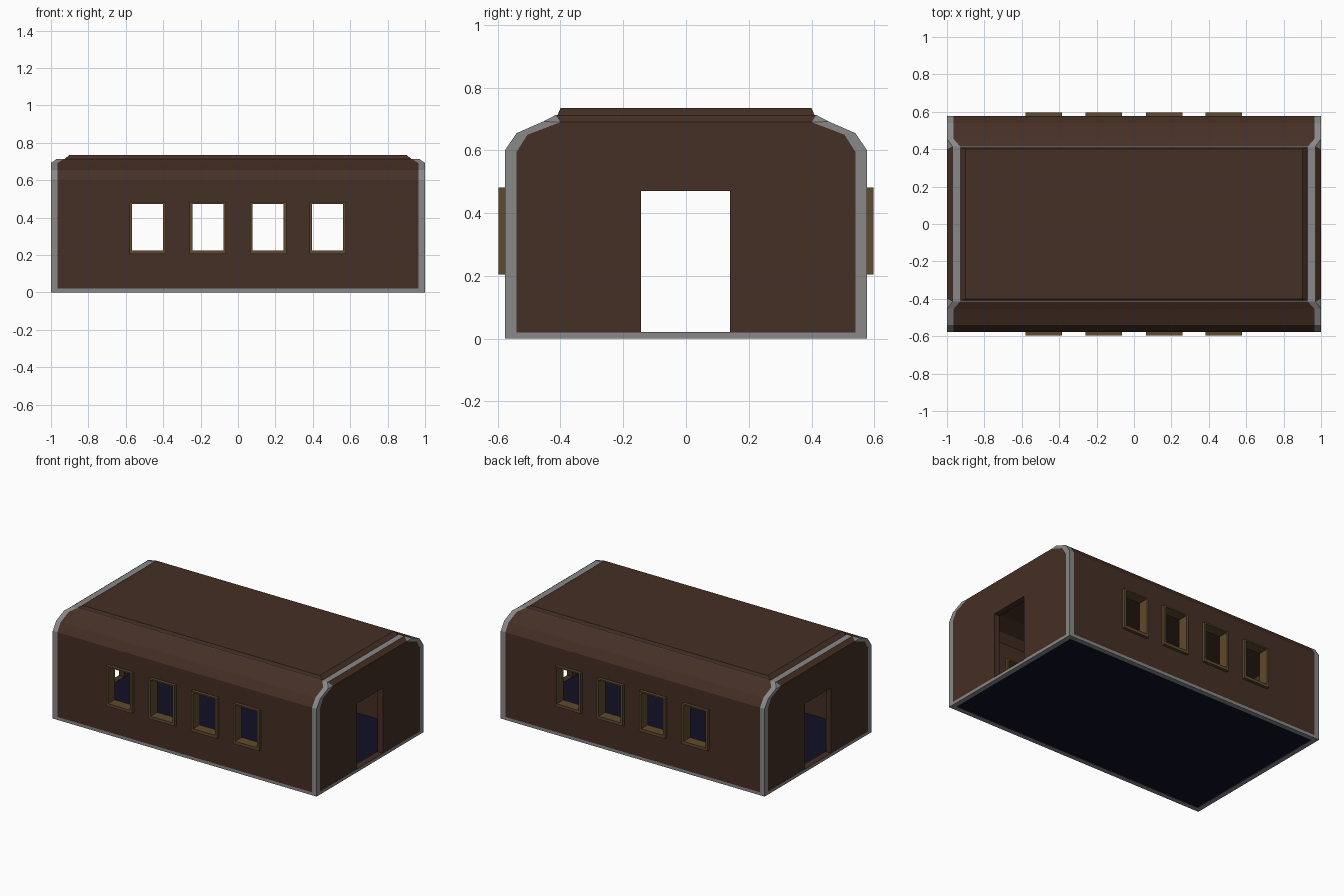
import bpy, bmesh

if "Cube" in bpy.data.objects:
    bpy.data.objects.remove(bpy.data.objects["Cube"])


def material(name, rgb):
    m = bpy.data.materials.new(name)
    m.diffuse_color = (*rgb, 1)
    m.use_nodes = True
    m.node_tree.nodes["Principled BSDF"].inputs["Base Color"].default_value = m.diffuse_color
    return m


MATS = [material("brown_panel", (0.06, 0.029, 0.018)),
        material("grey_trim", (0.25, 0.25, 0.25)),
        material("navy_floor", (0.005, 0.005, 0.018)),
        material("olive_frame", (0.115, 0.068, 0.026))]
BROWN, GREY, NAVY, OLIVE = range(4)


def finish(bm, name):
    bmesh.ops.recalc_face_normals(bm, faces=bm.faces[:])
    me = bpy.data.meshes.new(name)
    bm.to_mesh(me)
    bm.free()
    for m in MATS:
        me.materials.append(m)
    ob = bpy.data.objects.new(name, me)
    bpy.context.collection.objects.link(ob)
    return ob


def face(bm, verts, mat):
    bm.faces.new(verts).material_index = mat


def mirrored(half):
    return half + [(-y, z) for y, z in reversed(half)]


def box(bm, x0, x1, y0, y1, z0, z1, mat):
    v = [bm.verts.new((x, y, z)) for x in (x0, x1) for y in (y0, y1) for z in (z0, z1)]
    for f in ((0, 1, 3, 2), (4, 5, 7, 6), (0, 1, 5, 4), (2, 3, 7, 6), (0, 2, 6, 4), (1, 3, 7, 5)):
        face(bm, [v[i] for i in f], mat)


# Outer shell: arched profile lofted along x, with grey bands at the ends
outer = mirrored([(.577, 0), (.577, .02), (.577, .6), (.54, .655), (.455, .692), (.415, .713)])
inner = mirrored([(.54, .02), (.54, .04), (.54, .595), (.505, .65), (.40, .69)])
n = len(outer)
bm = bmesh.new()


def ring(x, x_top, s):
    return [bm.verts.new((s * (x_top if z > .7 else x), y, z)) for y, z in outer]


rings = [ring(1, .97, -1), ring(.965, .93, -1), ring(.965, .93, 1), ring(1, .97, 1)]
for k in range(3):
    for i in range(n):
        j = (i + 1) % n
        grey = k != 1 or i in (0, 5, 10, 11)   # sills, roof deck, underside
        face(bm, [rings[k][i], rings[k][j], rings[k + 1][j], rings[k + 1][i]], GREY if grey else BROWN)

# End walls with a grey border and a sloped top strip
for r, s in ((rings[0], -1), (rings[3], 1)):
    q = [bm.verts.new((s, y, z)) for y, z in inner]
    for i in range(4):
        face(bm, [r[i], r[i + 1], q[i + 1], q[i]], GREY)
        face(bm, [r[11 - i], r[10 - i], q[8 - i], q[9 - i]], GREY)
    face(bm, [r[4], r[5], q[4]], GREY)
    face(bm, [r[7], r[6], q[5]], GREY)
    face(bm, [r[0], r[11], q[9], q[0]], GREY)
    face(bm, [q[4], r[5], r[6], q[5]], BROWN)
    face(bm, q, BROWN)
shell = finish(bm, "carriage_shell")

# Hollow interior with a dark floor
bm = bmesh.new()
cav = mirrored([(.54, .02), (.54, .585), (.505, .635), (.4, .675)])
a, b = [[bm.verts.new((x, y, z)) for y, z in cav] for x in (-.96, .96)]
for i in range(len(cav)):
    j = (i + 1) % len(cav)
    face(bm, [a[i], a[j], b[j], b[i]], NAVY if j == 0 else BROWN)
face(bm, a, BROWN)
face(bm, b, BROWN)
cavity = finish(bm, "interior_cutter")

# Doorways, window openings and underside recess
WINDOWS = (-.483, -.161, .161, .479)
bm = bmesh.new()
for s in (-1, 1):
    box(bm, s * .94, s * 1.1, -.143, .141, .022, .47, BROWN)
    for x in WINDOWS:
        box(bm, x - .09, x + .09, s * .5, s * .7, .215, .477, OLIVE)
box(bm, -.965, .965, -.542, .542, -.05, .01, NAVY)
openings = finish(bm, "openings_cutter")

for cutter in (cavity, openings):
    mod = shell.modifiers.new(cutter.name, 'BOOLEAN')
    mod.operation = 'DIFFERENCE'
    mod.solver = 'EXACT'
    mod.object = cutter
bpy.context.view_layer.objects.active = shell
for mod in list(shell.modifiers):
    bpy.ops.object.modifier_apply(modifier=mod.name)
for cutter in (cavity, openings):
    bpy.data.objects.remove(cutter)

# Raised roof panel with sloped edges
bm = bmesh.new()
lo, hi = [[bm.verts.new((sx * x, sy * y, z)) for sx, sy in ((-1, -1), (1, -1), (1, 1), (-1, 1))]
          for x, y, z in ((.93, .41, .711), (.9, .4, .735))]
face(bm, lo, BROWN)
face(bm, hi, BROWN)
for i in range(4):
    j = (i + 1) % 4
    face(bm, [lo[i], lo[j], hi[j], hi[i]], BROWN)
finish(bm, "roof_panel")

# Window frames on both sides
for s, side in ((-1, "front"), (1, "back")):
    for k, x in enumerate(WINDOWS):
        bm = bmesh.new()
        loops = []
        for w, z0, z1, y in ((.0975, .205, .482, .597), (.083, .225, .473, .597),
                             (.083, .225, .473, .525), (.0975, .205, .482, .525)):
            loops.append([bm.verts.new((x + dx * w, s * y, z))
                          for dx, z in ((-1, z0), (1, z0), (1, z1), (-1, z1))])
        for p in range(4):
            u, v = loops[p], loops[(p + 1) % 4]
            for i in range(4):
                j = (i + 1) % 4
                face(bm, [u[i], u[j], v[j], v[i]], OLIVE)
        finish(bm, f"{side}_window_frame_{k + 1}")
